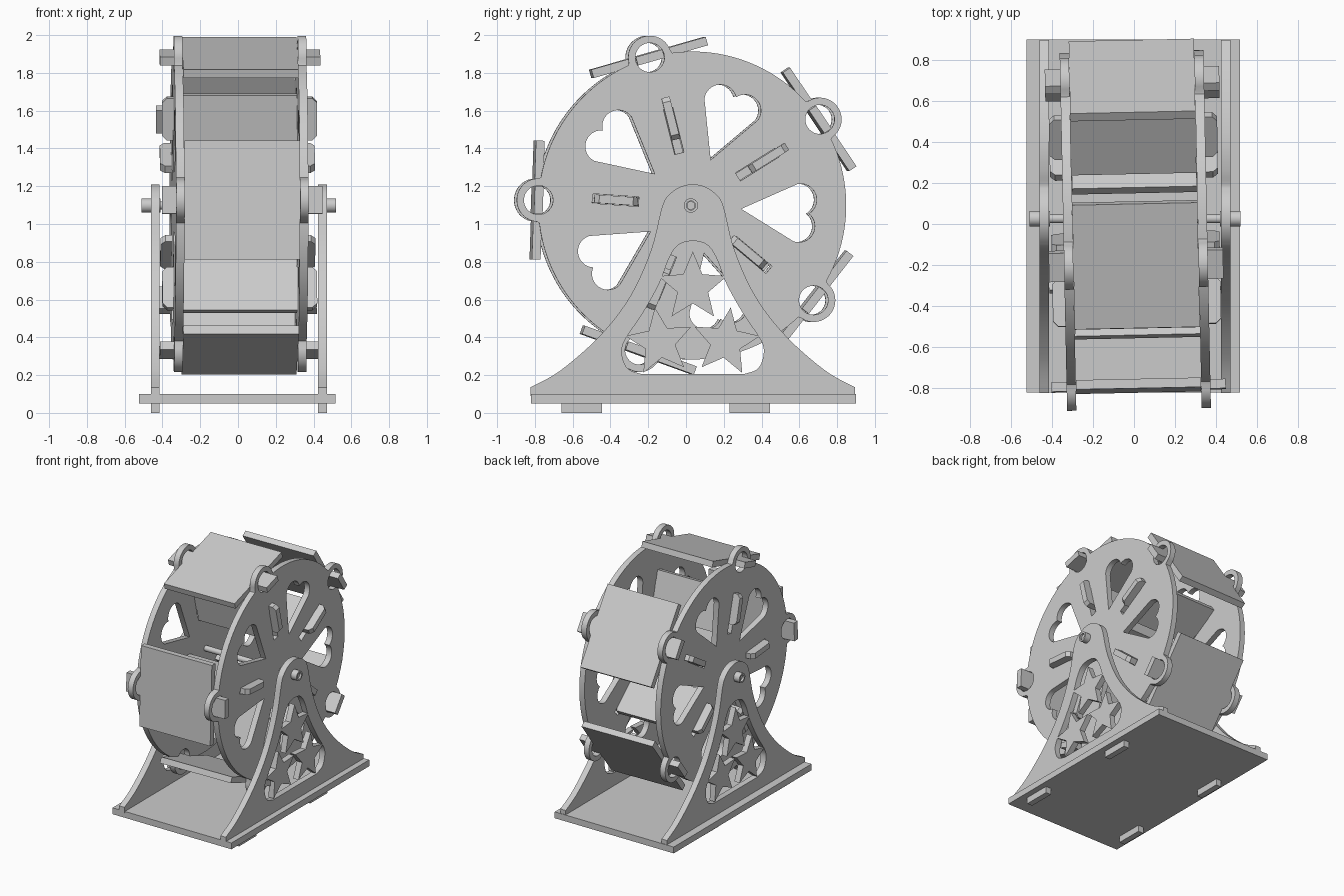
import bpy
from math import sin, cos, pi, radians, sqrt
from mathutils import Matrix, Vector

if "Cube" in bpy.data.objects:
    bpy.data.objects.remove(bpy.data.objects["Cube"])

C = Vector((0.005, 0.026, 1.098))          # wheel centre
TILT = Matrix.Translation(C) @ Matrix.Rotation(0.021, 4, 'Z')
R, RING, HOLE = 0.815, 0.115, 0.077


def frame(a, b, c, loc=(0, 0, 0)):
    m = Matrix((a, b, c)).transposed().to_4x4()
    m.translation = loc
    return m


SIDE = ((0, 1, 0), (0, 0, 1), (1, 0, 0))   # profile in the y-z plane


def slab(name, loops, t, matrix):
    """Flat plate from closed outlines; inner outlines become holes."""
    cu = bpy.data.curves.new(name + "_outline", 'CURVE')
    cu.dimensions, cu.fill_mode, cu.extrude = '2D', 'BOTH', t / 2
    for pts in loops:
        sp = cu.splines.new('POLY')
        sp.points.add(len(pts) - 1)
        for p, q in zip(sp.points, pts):
            p.co = (q[0], q[1], 0, 1)
        sp.use_cyclic_u = True
    tmp = bpy.data.objects.new("tmp", cu)
    bpy.context.collection.objects.link(tmp)
    dg = bpy.context.evaluated_depsgraph_get()
    me = bpy.data.meshes.new_from_object(tmp.evaluated_get(dg))
    bpy.data.objects.remove(tmp)
    ob = bpy.data.objects.new(name, me)
    bpy.context.collection.objects.link(ob)
    ob.matrix_world = matrix
    for o in bpy.context.selected_objects:
        o.select_set(False)
    ob.select_set(True)
    bpy.context.view_layer.objects.active = ob
    bpy.ops.object.shade_smooth_by_angle(angle=radians(30))
    return ob


def circle(x, y, r, n=40):
    return [(x + r * cos(2 * pi * i / n), y + r * sin(2 * pi * i / n)) for i in range(n)]


def turn(pts, ang):
    c, s = cos(ang), sin(ang)
    return [(x * c - y * s, x * s + y * c) for x, y in pts]


def smooth(pts, n=6):
    """Open Catmull-Rom curve through the points."""
    p = [Vector(q) for q in [pts[0]] + pts + [pts[-1]]]
    out = []
    for i in range(1, len(p) - 2):
        a, b, c, d = p[i - 1:i + 3]
        for k in range(n):
            t = k / n
            out.append(0.5 * (2 * b + (c - a) * t + (2 * a - 5 * b + 4 * c - d) * t * t
                              + (3 * b - a - 3 * c + d) * t ** 3))
    return [tuple(v) for v in out] + [pts[-1]]


def arch(half):
    return smooth([(-x, z) for x, z in reversed(half[1:])] + half)


# wheel disc outline: round rim with five ring-shaped bulges
seat_angles = [radians(34 + 72 * k) for k in range(5)]
slot_angles = [radians(32 + 72 * k) for k in range(5)]
heart_angles = [radians(-4 + 72 * k) for k in range(5)]
rim = []
for i in range(720):
    th, rad = 2 * pi * i / 720, R
    for a in seat_angles:
        q = RING ** 2 - (R * sin(th - a)) ** 2
        if q > 0 and cos(th - a) > 0:
            rad = max(rad, R * cos(th - a) + sqrt(q))
    rim.append((rad * cos(th), rad * sin(th)))

# heart cutout pointing at the hub
lobe = [(0.57 + 0.085 * cos(a), 0.07 + 0.085 * sin(a))
        for a in [radians(-55 + i * 160 / 16) for i in range(17)]]
heart = [(0.26, 0)] + [(x, -y) for x, y in reversed(lobe)] + lobe[1:]
slot = [(0.285, -0.025), (0.53, -0.025), (0.53, 0.025), (0.285, 0.025)]
holes = [turn(heart, a) for a in heart_angles] + [turn(slot, a) for a in slot_angles]
holes += [circle(R * cos(a), R * sin(a), HOLE) for a in seat_angles]
for side, x in (("left", -0.328), ("right", 0.328)):
    slab(side + "_wheel_disc", [rim] + holes, 0.045, TILT @ frame(*SIDE, (x, 0, 0)))

# seats: plates tangent to the wheel with tabs through the rings
w, h, tx, ty = 0.305, 0.315, 0.425, 0.073
seat = [(-w, -h), (w, -h), (w, -ty), (tx, -ty), (tx, ty), (w, ty),
        (w, h), (-w, h), (-w, ty), (-tx, ty), (-tx, -ty), (-w, -ty)]
for k, a in enumerate(seat_angles):
    c, s = cos(a), sin(a)
    slab(f"seat_{k + 1}", [seat], 0.046,
         TILT @ frame((1, 0, 0), (0, -s, c), (0, -c, -s), (0, R * c, R * s)))

# inner dividers: radial plates hooked into the slots
w, tx, b = 0.304, 0.41, 0.025
half = [(w, 0.27), (w, 0.36), (tx - b, 0.36), (tx, 0.36 + b), (tx, 0.59 - b),
        (tx - b, 0.59), (w, 0.59), (w, 0.605)]
divider = half + [(-x, y) for x, y in reversed(half)]
for k, (a, shift) in enumerate(zip(slot_angles, (0, 0, -0.07, 0, -0.09))):
    c, s = cos(a), sin(a)
    slab(f"divider_{k + 1}", [divider], 0.044,
         TILT @ frame((1, 0, 0), (0, c, s), (0, -s, c), (0, shift * c, shift * s)))

# side supports with arched opening, base tabs and three stars
outer = arch([(0, 1.21), (0.065, 1.197), (0.125, 1.155), (0.163, 1.09), (0.22, 0.865),
              (0.33, 0.62), (0.49, 0.41), (0.70, 0.225), (0.86, 0.135)])
outer += [(0.86, 0.09), (0.41, 0.09), (0.41, 0), (0.193, 0), (0.193, 0.09),
          (-0.48, 0.09), (-0.48, 0), (-0.695, 0), (-0.695, 0.09), (-0.86, 0.09)]
inner = arch([(0, 0.91), (0.075, 0.89), (0.125, 0.82), (0.18, 0.68), (0.27, 0.52),
              (0.36, 0.385), (0.375, 0.31), (0.345, 0.235), (0.27, 0.205)])
stars = [(0, 0.665, 0.19, 0), (-0.175, 0.375, 0.185, 8), (0.175, 0.375, 0.185, -8)]
for side, x in (("left", -0.438), ("right", 0.447)):
    m = frame(*SIDE, (x, 0.036, 0))
    slab(side + "_support", [outer, inner], 0.047, m)
    for k, (y, z, r, rot) in enumerate(stars):
        pts = [(y + q * cos(a), z + q * sin(a)) for q, a in
               [(r if i % 2 == 0 else r * 0.45, radians(90 + rot + 36 * i)) for i in range(10)]]
        slab(f"{side}_star_{k + 1}", [pts], 0.046, m)
    # hollow axle cap
    slab(side + "_axle_cap", [circle(0, 0, 0.038, 24), circle(0, 0, 0.024, 24)], 0.1,
         frame(*SIDE, (x + (0.022 if x > 0 else -0.022), C.y, C.z)))

# axle
slab("axle", [circle(0, 0, 0.022, 24)], 1.0, frame(*SIDE, C))

# base board
bw, by0, by1 = 0.52, -0.82, 0.90
slab("base_board", [[(-bw, by0), (bw, by0), (bw, by1), (-bw, by1)]], 0.05,
     Matrix.Translation((-0.003, 0, 0.076)))
